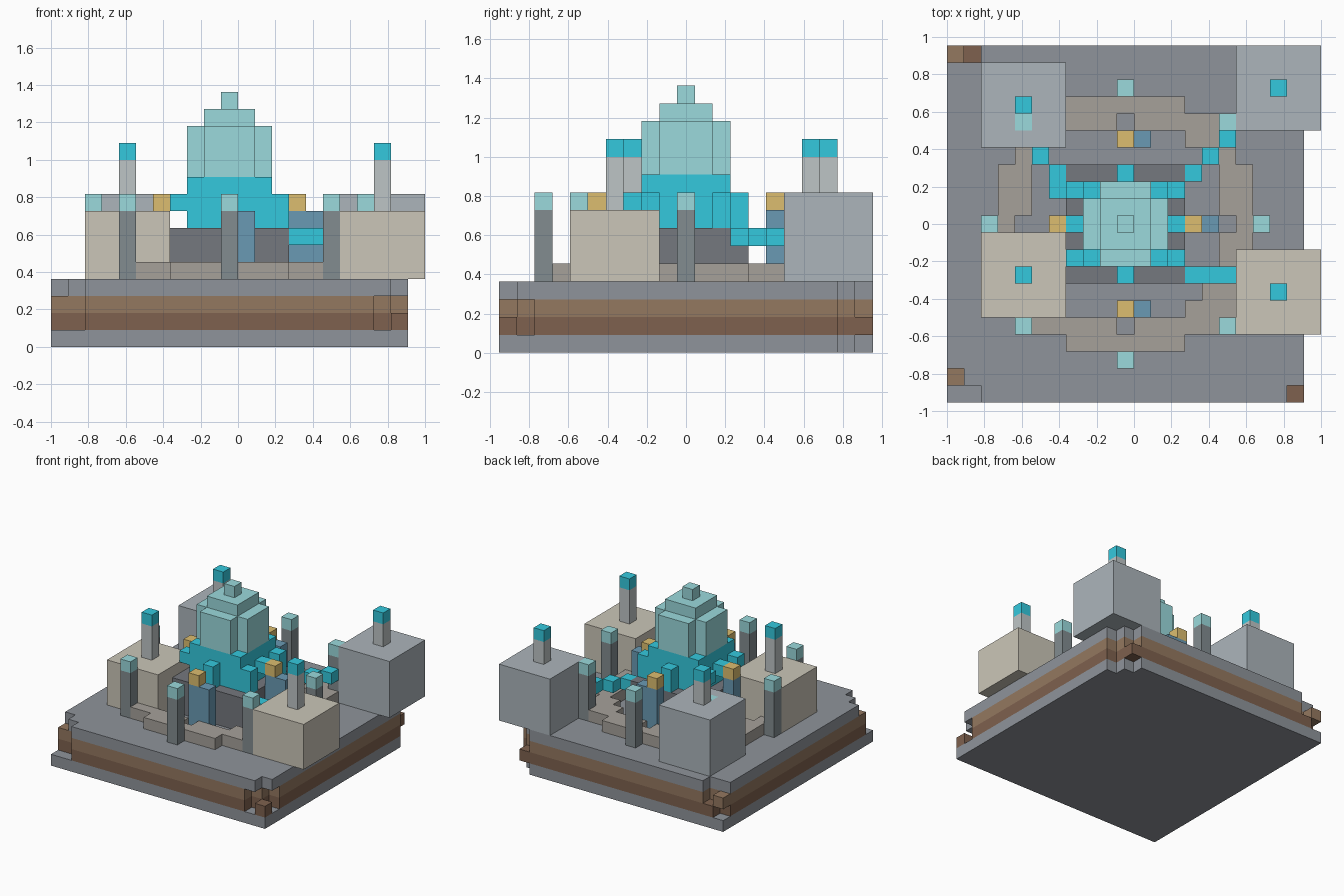
import bpy, bmesh
from mathutils import Vector

if "Cube" in bpy.data.objects:
    bpy.data.objects.remove(bpy.data.objects["Cube"])

V = 1 / 11                                  # block size
ORIGIN = Vector((-1.0, -10.5 * V, 0.0))     # corner of block (0, 0, 0)
C = 10                                      # middle block in x and y
cells = {}                                  # block position -> part name

COLORS = {
    "stone_slab": (143, 148, 155), "lower_soil": (126, 97, 78),
    "upper_soil": (148, 120, 96), "ring_path": (166, 161, 154),
    "fountain_base": (117, 120, 126), "water": (52, 201, 222),
    "crystal_tower": (155, 218, 220), "statue_bodies": (106, 154, 180),
    "statue_heads": (220, 190, 112), "front_houses": (203, 198, 184),
    "back_houses": (172, 181, 187), "pillar_shafts": (130, 140, 144),
    "pillar_caps": (155, 218, 220), "chimneys": (190, 197, 198),
    "chimney_lamps": (52, 201, 222),
}


def box(part, x, y, z, nx=1, ny=1, nz=1):
    """Fill a block region with a part; later parts replace earlier ones."""
    for i in range(x, x + nx):
        for j in range(y, y + ny):
            for k in range(z, z + nz):
                cells[i, j, k] = part


def centred(part, r, z, nz=1):
    box(part, C - r, C - r, z, 2 * r + 1, 2 * r + 1, nz)


# Layered ground slab with broken corners
for k, part in enumerate(("stone_slab", "lower_soil", "upper_soil", "stone_slab")):
    box(part, 0, 0, k, 21, 21)
BROKEN = (
    [(20, 20), (20, 19), (19, 20)],
    [(0, 0), (1, 0), (19, 0), (20, 1), (20, 20), (20, 19), (0, 20)],
    [(0, 0), (1, 0), (19, 0), (20, 0), (20, 1), (20, 20), (20, 19), (19, 20), (1, 20)],
    [(0, 0), (1, 0), (0, 1), (20, 0), (20, 20), (20, 19), (19, 20), (0, 20), (1, 20)],
)
for k, gaps in enumerate(BROKEN):
    for i, j in gaps:
        cells.pop((i, j, k), None)

# Round path
for i in range(21):
    for j in range(21):
        if 36 < (i - C) ** 2 + (j - C) ** 2 <= 61:
            box("ring_path", i, j, 4)

# Fountain base and the water bowl above it
centred("fountain_base", 3, 4, 3)
centred("water", 2, 7, 3)
for s in (-1, 1):
    box("water", C + 3 * s, C, 8)
    box("water", C, C + 3 * s, 7, nz=2)
    box("water", C - 3, C + 2 * s, 8)
    box("water", C + 3, C + 2 * s, 7, nz=2)

# Streams running outwards
for dx, dy in ((4, 3), (5, 4), (6, 5), (-4, 2), (-4, 3), (-5, 4),
               (4, -3), (5, -3), (6, -3)):
    box("water", C + dx, C + dy, 6)

# Stepped crystal tower, lower tier with cut corners
centred("crystal_tower", 2, 10, 3)
for i in (C - 2, C + 2):
    for j in (C - 2, C + 2):
        for k in (10, 11, 12):
            del cells[i, j, k]
centred("crystal_tower", 1, 13)
centred("crystal_tower", 0, 14)

# Four statues: body two blocks wide, head on one side
for dx, dy in ((0, -5), (0, 5), (4, 0), (-4, 0)):
    wide = 1 if dx < 0 else 2
    box("statue_bodies", C + dx, C + dy, 4, wide, 1, 4)
    box("statue_heads", C + dx, C + dy, 8)

# Corner houses with lamp-topped chimneys
for part, x, y, height, cx, cy in (
        ("front_houses", 2, 5, 4, 4, 7), ("front_houses", 17, 4, 4, 19, 6),
        ("back_houses", 2, 15, 5, 4, 17), ("back_houses", 17, 16, 5, 19, 18)):
    box(part, x, y, 4, 5, 5, height)
    box("chimneys", cx, cy, 4 + height, nz=7 - height)
    box("chimney_lamps", cx, cy, 11)

# Eight pillars around the path
for dx, dy in ((8, 0), (-8, 0), (0, 8), (0, -8), (6, 6), (6, -6), (-6, 6), (-6, -6)):
    box("pillar_shafts", C + dx, C + dy, 4, nz=4)
    box("pillar_caps", C + dx, C + dy, 8)


def linear(c):
    c /= 255
    return c / 12.92 if c <= 0.04045 else ((c + 0.055) / 1.055) ** 2.4


# One object per part, keeping only the exposed block faces
for part, rgb in COLORS.items():
    bm = bmesh.new()
    for cell, name in cells.items():
        if name != part:
            continue
        mid = Vector(cell) + Vector((0.5, 0.5, 0.5))
        for axis in range(3):
            for s in (-1, 1):
                n = Vector((0, 0, 0))
                n[axis] = s
                if tuple(int(a + b) for a, b in zip(cell, n)) in cells:
                    continue
                u = Vector((0, 0, 0))
                u[(axis + 1) % 3] = 1
                w = n.cross(u)
                corners = (-u - w, u - w, u + w, w - u)
                bm.faces.new([bm.verts.new(ORIGIN + V * (mid + (n + c) / 2))
                              for c in corners])
    bmesh.ops.remove_doubles(bm, verts=bm.verts[:], dist=1e-4)
    mesh = bpy.data.meshes.new(part)
    bm.to_mesh(mesh)
    bm.free()
    mat = bpy.data.materials.new(part)
    mat.diffuse_color = (*map(linear, rgb), 1)
    mat.use_nodes = True
    mat.node_tree.nodes["Principled BSDF"].inputs["Base Color"].default_value = mat.diffuse_color
    mesh.materials.append(mat)
    bpy.context.collection.objects.link(bpy.data.objects.new(part, mesh))
